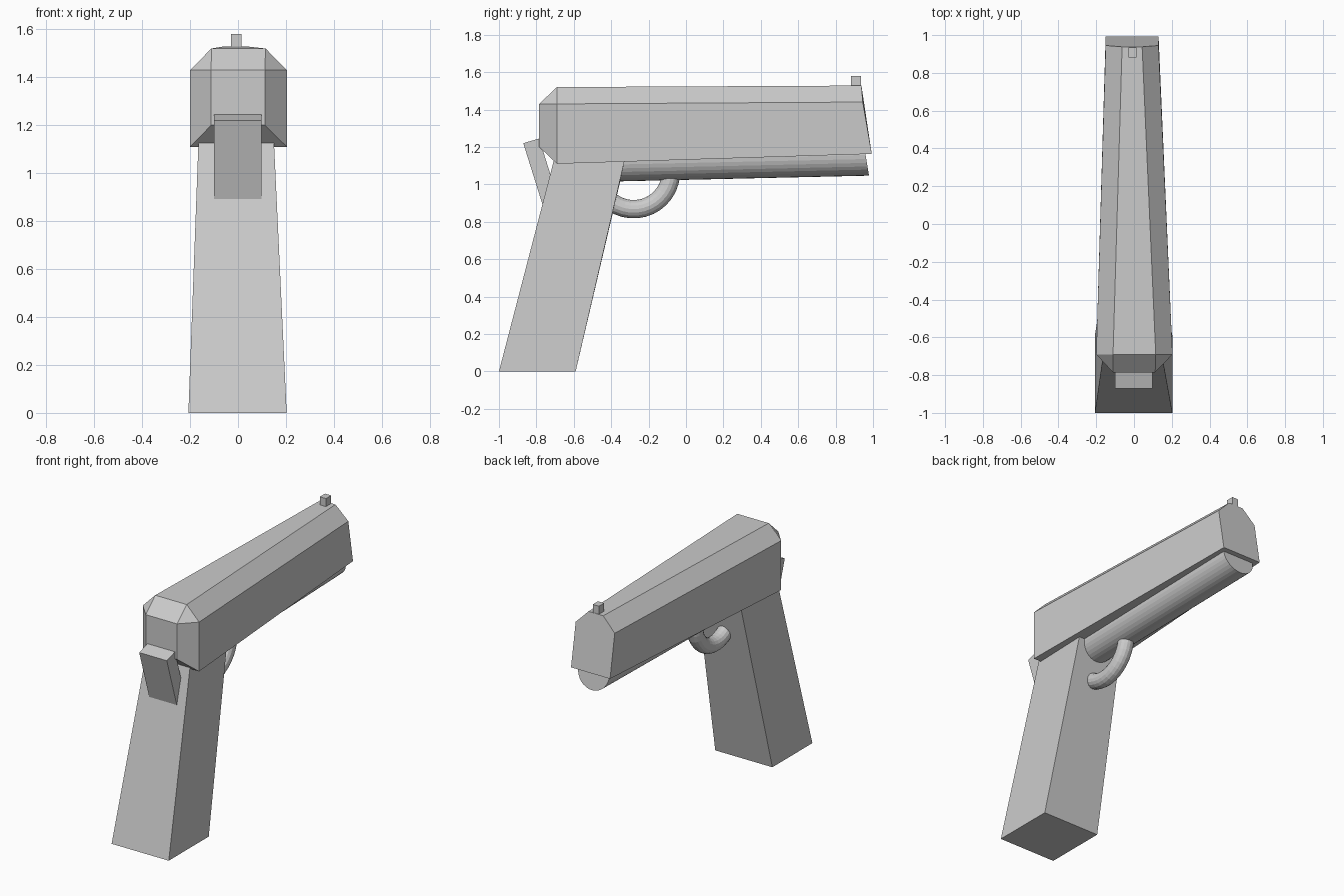
import bpy, bmesh
from math import sin, cos, pi, radians
from mathutils import Vector

if "Cube" in bpy.data.objects:
    bpy.data.objects.remove(bpy.data.objects["Cube"])


def loft(name, sections):
    """Skin matching point loops and cap both ends."""
    bm = bmesh.new()
    rings = [[bm.verts.new(p) for p in s] for s in sections]
    n = len(rings[0])
    for a, b in zip(rings, rings[1:]):
        for i in range(n):
            j = (i + 1) % n
            bm.faces.new((a[i], a[j], b[j], b[i]))
    bm.faces.new(rings[0])
    bm.faces.new(rings[-1])
    bmesh.ops.remove_doubles(bm, verts=bm.verts, dist=1e-4)
    bmesh.ops.recalc_face_normals(bm, faces=bm.faces)
    mesh = bpy.data.meshes.new(name)
    bm.to_mesh(mesh)
    bm.free()
    obj = bpy.data.objects.new(name, mesh)
    bpy.context.collection.objects.link(obj)
    return obj


def ring(center, direction, radius, sides):
    """Circle across a direction lying in the YZ plane."""
    d = Vector(direction).normalized()
    u = Vector((1, 0, 0))
    v = d.cross(u)
    return [Vector(center) + radius * (cos(2 * pi * i / sides) * u + sin(2 * pi * i / sides) * v)
            for i in range(sides)]


def prism(name, profile, x0, x1):
    """Extrude a YZ profile across x."""
    return loft(name, [[(x, y, z) for y, z in profile] for x in (x0, x1)])


def slide_section(cx, wide, narrow, levels):
    """Six-sided section: bottom, shoulder and top (y, z) levels."""
    half = [(w, y, z) for w, (y, z) in zip((wide, wide, narrow), levels)]
    return ([(cx - w, y, z) for w, y, z in half] +
            [(cx + w, y, z) for w, y, z in reversed(half)])


# Tapered upper body with chamfered top and rear
loft("upper_body", [
    slide_section(0.0, 0.112, 0.112, [(-0.785, 1.20), (-0.785, 1.43), (-0.785, 1.43)]),
    slide_section(0.002, 0.202, 0.113, [(-0.69, 1.11), (-0.69, 1.43), (-0.69, 1.52)]),
    slide_section(-0.01, 0.14, 0.053, [(0.993, 1.163), (0.945, 1.44), (0.938, 1.528)]),
])

# Slanted grip
loft("grip", [
    [(-0.207, -1.0, 0), (0.203, -1.0, 0), (0.203, -0.59, 0), (-0.207, -0.59, 0)],
    [(-0.165, -0.706, 1.13), (0.15, -0.706, 1.13), (0.15, -0.328, 1.13), (-0.165, -0.325, 1.13)],
])

# Tube beneath the upper body
axis = (0, 1.32, 0.026)
loft("lower_tube", [ring((0, -0.36, 1.128), axis, 0.112, 32),
                    ring((-0.01, 0.96, 1.157), (0, 1, -0.0 + 0.17), 0.112, 32)])

# Curved guard
arc = [radians(175 + a) for a in range(0, 181, 10)]
loft("guard", [ring((-0.005, -0.28 + 0.2 * cos(t), 1.067 + 0.2 * sin(t)),
                    (0, -sin(t), cos(t)), 0.049, 16) for t in arc])

# Rear tang
prism("rear_tang", [(-0.87, 1.22), (-0.765, 0.885), (-0.68, 0.91), (-0.785, 1.245)], -0.1, 0.098)

# Front sight
prism("front_sight", [(0.882, 1.51), (0.935, 1.51), (0.935, 1.58), (0.882, 1.58)], -0.03, 0.014)
